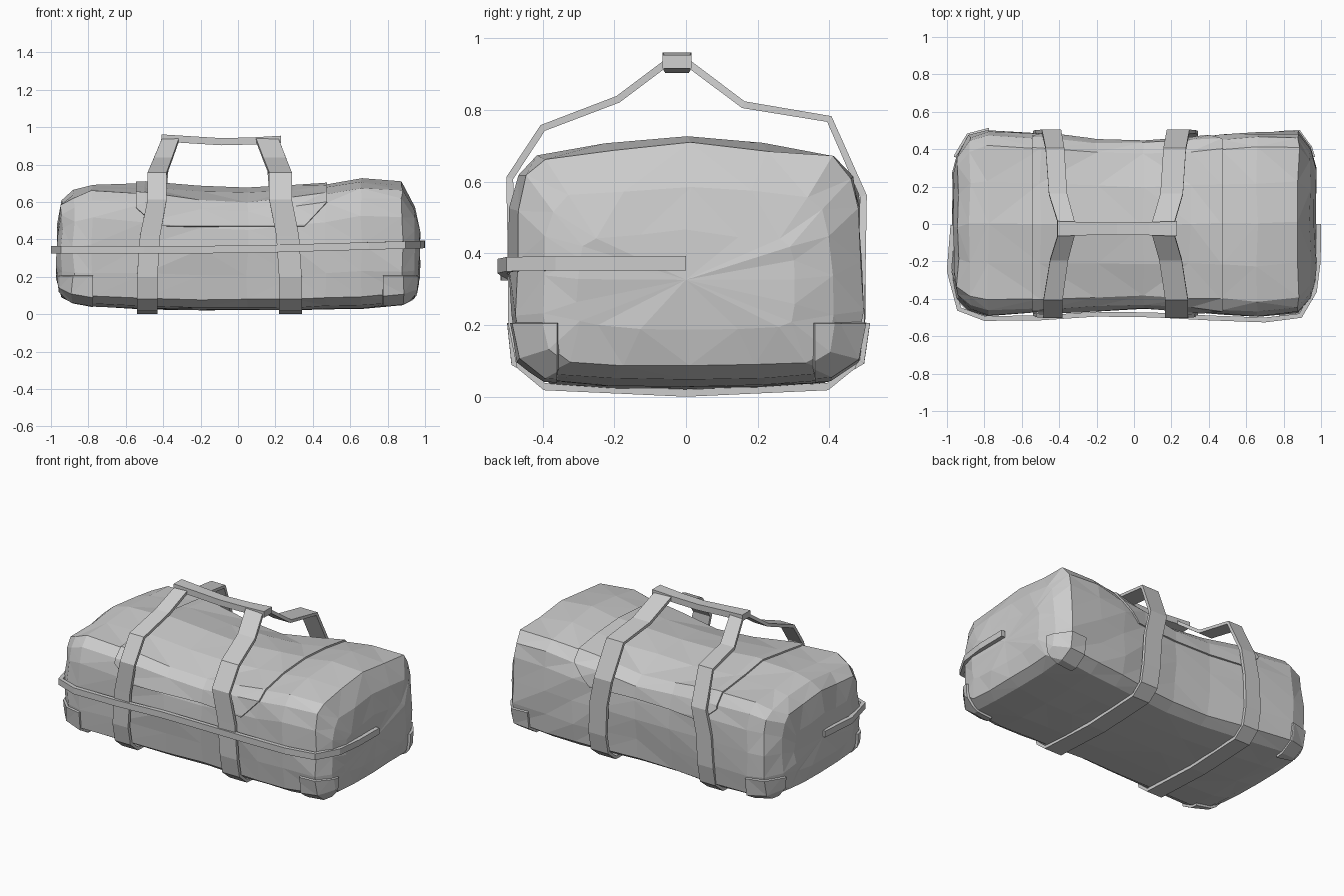
import bpy, bmesh, random
from mathutils import Vector

random.seed(4)
cube = bpy.data.objects.get("Cube")
if cube:
    bpy.data.objects.remove(cube, do_unlink=True)

GREY = (0.6, 0.6, 0.6, 1)
canvas = bpy.data.materials.new("grey_canvas")
canvas.use_nodes = True
canvas.diffuse_color = GREY
canvas.node_tree.nodes["Principled BSDF"].inputs["Base Color"].default_value = GREY


def link(name, bm):
    mesh = bpy.data.meshes.new(name)
    bm.to_mesh(mesh)
    bm.free()
    mesh.materials.append(canvas)
    obj = bpy.data.objects.new(name, mesh)
    bpy.context.collection.objects.link(obj)
    return obj


def clamp(t):
    return min(max(t, 0), 1)


def ribbon(name, path, widths, thick, side, closed=False):
    """Flat webbing with a rectangular section swept along a path."""
    bm = bmesh.new()
    pts = [Vector(p) for p in path]
    n = len(pts)
    side = Vector(side)
    rings = []
    for i, p in enumerate(pts):
        before = pts[i - 1] if closed or i else p
        after = pts[(i + 1) % n] if closed or i < n - 1 else p
        out = (after - before).cross(side).normalized() * thick / 2
        half = side * widths[i] / 2
        rings.append([bm.verts.new(p + a * half + b * out)
                      for a, b in ((-1, -1), (1, -1), (1, 1), (-1, 1))])
    for i in range(n if closed else n - 1):
        a, b = rings[i], rings[(i + 1) % n]
        for j in range(4):
            k = (j + 1) % 4
            bm.faces.new((a[j], a[k], b[k], b[j]))
    if not closed:
        bm.faces.new(rings[0])
        bm.faces.new(rings[-1])
    bmesh.ops.recalc_face_normals(bm, faces=bm.faces[:])
    link(name, bm)


# Bag body: rounded section lofted along x, with a soft sagging waist
half = [(0, 0), (.45, .005), (.82, .025), (.965, .09), (1, .28), (1, .5),
        (.985, .72), (.94, .86), (.83, .94), (.45, .967), (0, 1)]
section = half + [(-u, v) for u, v in half[-2:0:-1]]
# x, front y, back y, bottom z, top z, sag
stations = [
    (-.968, -.30, .28, .19, .47, 0), (-.943, -.395, .37, .09, .61, 0),
    (-.88, -.468, .47, .06, .66, 0), (-.78, -.49, .50, .04, .695, 0),
    (-.5, -.475, .485, .025, .695, .01), (-.2, -.463, .455, .02, .67, .025),
    (.05, -.458, .45, .02, .662, .03), (.3, -.468, .465, .02, .68, .02),
    (.47, -.482, .48, .025, .695, .01), (.66, -.495, .49, .03, .727, .01),
    (.88, -.475, .49, .05, .705, 0), (.943, -.395, .41, .085, .59, 0),
    (.968, -.30, .31, .19, .46, 0)]

body = bmesh.new()
rings = []
for x, front, back, low, top, sag in stations:
    ring = []
    for u, v in section:
        tuck = 1 - 1.4 * sag if v < .3 else 1
        y = (front + back) / 2 + u * tuck * (back - front) / 2
        z = low + v * (top - low) - (sag if v > .7 and abs(u) > .5 else 0)
        ring.append(body.verts.new((x, y, z)))
    rings.append(ring)
for a, b in zip(rings, rings[1:]):
    for j in range(len(section)):
        k = (j + 1) % len(section)
        body.faces.new((a[j], a[k], b[k], b[j]))
caps = [body.faces.new(rings[0]), body.faces.new(rings[-1])]
bmesh.ops.recalc_face_normals(body, faces=body.faces[:])
bmesh.ops.poke(body, faces=caps)
for v in body.verts:
    r = .003 if v.co.z < .1 else .007
    v.co += Vector([random.uniform(-r, r) for _ in range(3)])
bmesh.ops.triangulate(body, faces=body.faces[:])
body.normal_update()


def panel(name, planes, lift):
    """Raised panel: the body skin lifted and trimmed by planes."""
    bm = body.copy()
    bm.normal_update()
    for v, n in [(v, v.normal.copy()) for v in bm.verts]:
        v.co += n * lift
    for point, normal in planes:
        bmesh.ops.bisect_plane(bm, geom=bm.verts[:] + bm.edges[:] + bm.faces[:],
                               plane_co=point, plane_no=normal, clear_outer=True)
    solid = link(name, bm).modifiers.new("thickness", "SOLIDIFY")
    solid.thickness = lift * 1.4
    solid.offset = -1


# Top flap with clipped lower corners
panel("top_flap", [((-.545, 0, 0), (-1, 0, 0)), ((.475, 0, 0), (1, 0, 0)),
                   ((0, 0, .47), (0, 0, -1)),
                   ((-.545, 0, .57), (-.66, 0, -.75)),
                   ((.475, 0, .60), (.73, 0, -.68))], .01)

# Bottom corner guards
for sx, end in ((-1, "right"), (1, "left")):
    for sy, face in ((-1, "front"), (1, "back")):
        panel(f"{face}_{end}_corner_guard",
              [((sx * .775, 0, 0), (-sx, 0, 0)),
               ((0, sy * .36, 0), (0, -sy, 0)),
               ((0, 0, .205), (0, 0, 1))], .015)

link("bag_body", body)

# Carry straps: loops around the bag rising into the handles
loop = [(.465, .085), (.488, .2), (.492, .4), (.495, .56), (.40, .775), (.16, .815),
        (.0, .935), (-.05, .935), (-.19, .83), (-.40, .75), (-.492, .61),
        (-.488, .42), (-.486, .2), (-.463, .085), (-.395, .028), (0, .01), (.395, .028)]
for name, x0, lean, w0, w1 in (("right_strap", -.485, .125, .11, .09),
                               ("left_strap", .28, -.125, .122, .12)):
    path, widths = [], []
    for y, z in loop:
        t = .42 * clamp((z - .35) / .25) + .58 * clamp((z - .75) / .18)
        path.append((x0 + lean * t, y, z))
        widths.append(w0 + (w1 - w0) * t)
    ribbon(name, path, widths, .02, (1, 0, 0), closed=True)

# Grip joining both handles
ribbon("handle_grip", [(-.41, -.025, .942), (-.25, -.025, .932), (-.09, -.025, .922),
                       (.08, -.025, .926), (.23, -.025, .935)],
       [.08, .07, .065, .07, .08], .038, (0, 1, 0))

# Belt across the front and around both ends
belt = [(-.968, -.005), (-.988, -.25), (-.935, -.455), (-.8, -.505), (-.5, -.502),
        (-.2, -.482), (.1, -.486), (.4, -.502), (.7, -.513), (.89, -.49),
        (.965, -.36), (.985, -.2), (.987, 0)]
ribbon("front_belt", [(x, y, .345 + .028 * max(x, 0)) for x, y in belt],
       [.04] * len(belt), .026, (0, 0, 1))
